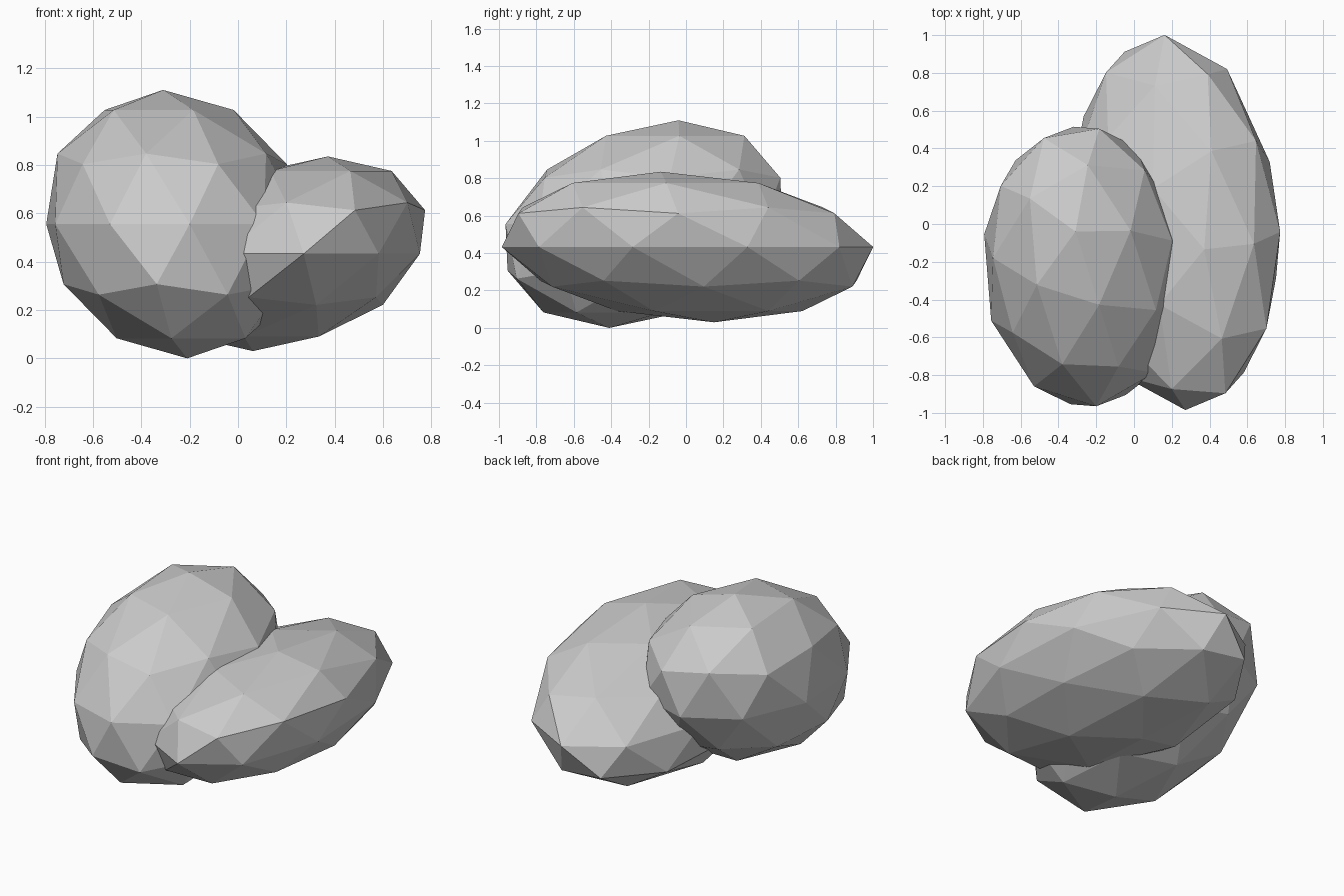
import bpy, math
from mathutils import Matrix

if "Cube" in bpy.data.objects:
    bpy.data.objects.remove(bpy.data.objects["Cube"])

# One stone colour for both boulders
stone = bpy.data.materials.new("stone_grey")
stone.diffuse_color = (0.6, 0.6, 0.6, 1)
stone.use_nodes = True
stone.node_tree.nodes["Principled BSDF"].inputs["Base Color"].default_value = stone.diffuse_color


def boulder(name, centre, length_axis, width_axis, up_axis):
    """Faceted ball stretched and leaned along three half-axes."""
    bpy.ops.mesh.primitive_ico_sphere_add(subdivisions=2, radius=1)
    ob = bpy.context.object
    ob.name = name
    axes = Matrix((length_axis, width_axis, up_axis)).transposed().to_4x4()
    turn = Matrix.Rotation(math.radians(18), 4, 'Z')
    ob.data.transform(Matrix.Translation(centre) @ axes @ turn)
    ob.data.materials.append(stone)
    bpy.ops.object.shade_flat()
    return ob


# Tall boulder on the left
boulder("tall_boulder", (-0.26, -0.225, 0.555),
        (0.06, -0.74, 0), (0.541, 0.061, 0), (-0.05, 0.185, 0.555))

# Long low boulder on the right
boulder("long_boulder", (0.217, 0.008, 0.4325),
        (0.055, -0.993, 0), (0.545, 0.015, 0), (0.155, -0.142, 0.4025))
